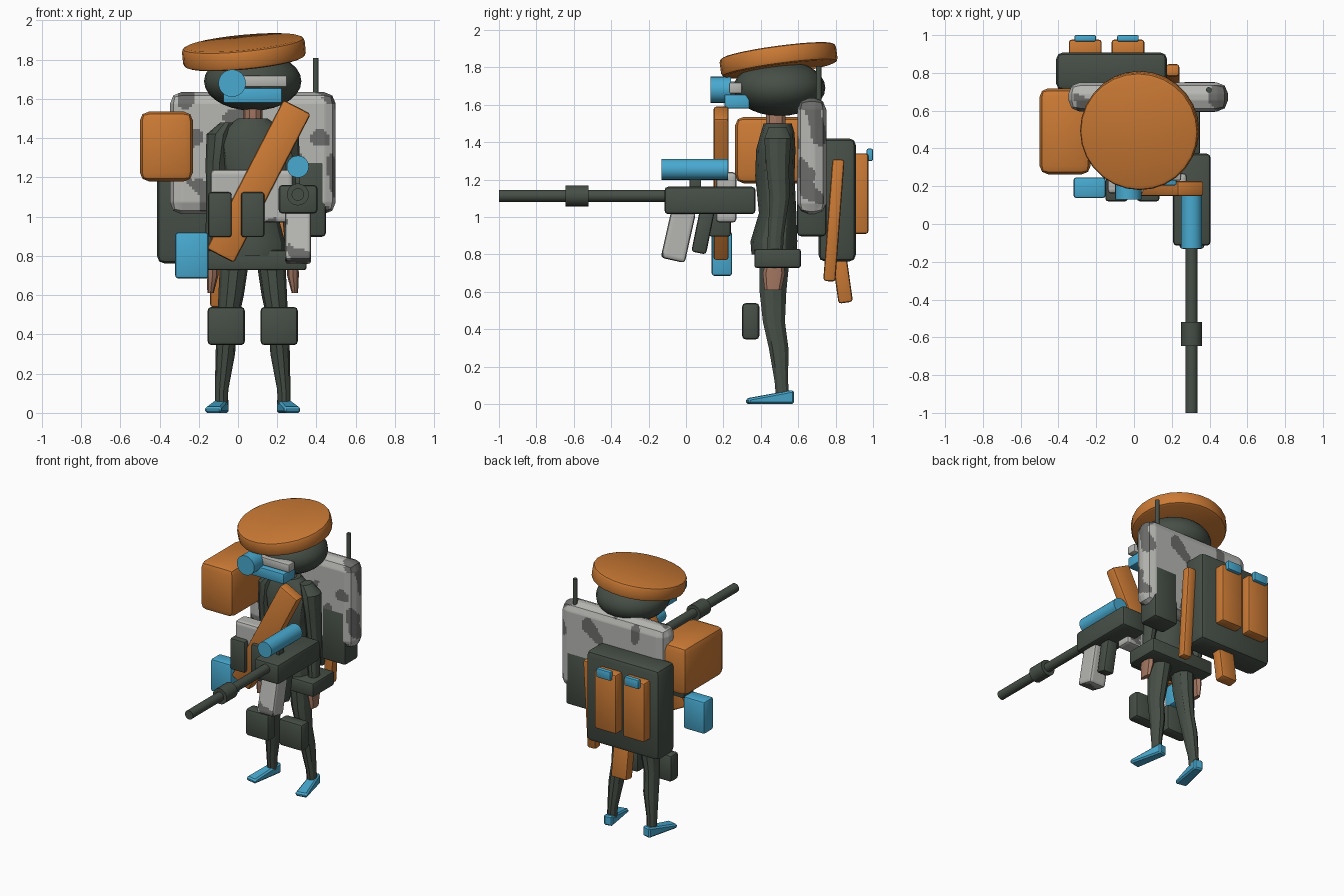
import bpy, bmesh, math
from mathutils import Vector, Matrix, Euler, noise

if "Cube" in bpy.data.objects:
    bpy.data.objects.remove(bpy.data.objects["Cube"])


def mat(name, r, g, b):
    m = bpy.data.materials.new(name)
    m.diffuse_color = (r, g, b, 1)
    m.use_nodes = True
    m.node_tree.nodes["Principled BSDF"].inputs["Base Color"].default_value = m.diffuse_color
    return m


DARK = mat("dark green", 0.062, 0.078, 0.062)
ORANGE = mat("orange", 0.60, 0.195, 0.035)
BLUE = mat("sky blue", 0.065, 0.40, 0.63)
GREY = mat("light grey", 0.47, 0.47, 0.45)
SPOT = mat("camo grey", 0.15, 0.15, 0.145)
SKIN = mat("skin", 0.36, 0.18, 0.12)


def finish(name, bm, mats, smooth=35):
    bmesh.ops.recalc_face_normals(bm, faces=bm.faces[:])
    me = bpy.data.meshes.new(name)
    bm.to_mesh(me)
    bm.free()
    for m in mats:
        me.materials.append(m)
    ob = bpy.data.objects.new(name, me)
    bpy.context.collection.objects.link(ob)
    if smooth:
        bpy.ops.object.select_all(action='DESELECT')
        ob.select_set(True)
        bpy.context.view_layer.objects.active = ob
        bpy.ops.object.shade_smooth_by_angle(angle=math.radians(smooth))
    return ob


def box(name, m, x, y, z, bevel=0.02, rot=(0, 0, 0), camo=False):
    """Bevelled box from (min, max) ranges, rotated about its centre."""
    bm = bmesh.new()
    bmesh.ops.create_cube(bm, size=1)
    bmesh.ops.scale(bm, vec=(x[1] - x[0], y[1] - y[0], z[1] - z[0]), verts=bm.verts[:])
    bmesh.ops.bevel(bm, geom=bm.edges[:], offset=bevel, segments=2, profile=0.5, affect='EDGES')
    mats = [m]
    if camo:
        # cut into small cells, colour the cells by a noise rule
        mats.append(SPOT)
        for axis, lim in enumerate((x, y, z)):
            n = Vector([float(i == axis) for i in range(3)])
            half = (lim[1] - lim[0]) / 2
            for k in range(1, int(2 * half / 0.014)):
                bmesh.ops.bisect_plane(bm, geom=bm.verts[:] + bm.edges[:] + bm.faces[:],
                                       dist=1e-5, plane_co=n * (k * 0.014 - half), plane_no=n)
        for f in bm.faces:
            c = f.calc_center_median()
            f.material_index = int(noise.noise(c * 8 + Vector((3.3, 1.7, x[0] * 9))) > 0.27)
    M = Matrix.Translation([sum(v) / 2 for v in (x, y, z)]) @ Euler(rot).to_matrix().to_4x4()
    bmesh.ops.transform(bm, matrix=M, verts=bm.verts[:])
    return finish(name, bm, mats)


def rod(name, m, a, b, r, sides=24, bevel=0):
    """Cylinder between two points."""
    a, b = Vector(a), Vector(b)
    bm = bmesh.new()
    bmesh.ops.create_cone(bm, cap_ends=True, segments=sides, radius1=r, radius2=r, depth=(b - a).length)
    if bevel:
        rims = [e for e in bm.edges if abs(e.verts[0].co.z - e.verts[1].co.z) < 1e-5]
        bmesh.ops.bevel(bm, geom=rims, offset=bevel, segments=2, profile=0.5, affect='EDGES')
    q = Vector((0, 0, 1)).rotation_difference(b - a).to_matrix().to_4x4()
    bmesh.ops.transform(bm, matrix=Matrix.Translation((a + b) / 2) @ q, verts=bm.verts[:])
    return finish(name, bm, [m])


def loft(name, m, rings, sides=10):
    """Skin over horizontal ellipses (x, y, z, rx, ry)."""
    bm = bmesh.new()
    loops = []
    for x, y, z, rx, ry in rings:
        loops.append([bm.verts.new((x + rx * math.cos(2 * math.pi * i / sides),
                                    y + ry * math.sin(2 * math.pi * i / sides), z)) for i in range(sides)])
    for p, q in zip(loops, loops[1:]):
        for i in range(sides):
            j = (i + 1) % sides
            bm.faces.new((p[i], p[j], q[j], q[i]))
    bm.faces.new(loops[0])
    bm.faces.new(loops[-1])
    return finish(name, bm, [m], 30)


CX = 0.075  # body centre line

# --- head, beret, goggles
bm = bmesh.new()
bmesh.ops.create_uvsphere(bm, u_segments=24, v_segments=14, radius=1)
bmesh.ops.transform(bm, matrix=Matrix.Translation((CX, 0.5, 1.69)) @ Matrix.Diagonal((0.248, 0.245, 0.15, 1)),
                    verts=bm.verts[:])
finish("head", bm, [DARK], 60)
up = Vector((-0.095, -0.135, 1)).normalized() * 0.05
mid = Vector((0.03, 0.495, 1.838))
rod("beret", ORANGE, mid - up, mid + up, 0.314, 28, 0.02)
box("goggle_strap", GREY, (0.0, 0.25), (0.23, 0.3), (1.66, 1.72), 0.01)
box("goggle_band", BLUE, (-0.075, 0.225), (0.205, 0.34), (1.58, 1.655), 0.008)
rod("goggle_lens", BLUE, (-0.03, 0.13, 1.68), (-0.03, 0.24, 1.68), 0.07)
rod("lens_mount", GREY, (-0.03, 0.22, 1.69), (-0.03, 0.3, 1.69), 0.035)

# --- body
loft("neck", SKIN, [(CX, 0.49, 1.42, 0.06, 0.06), (CX, 0.48, 1.48, 0.05, 0.055), (CX, 0.48, 1.6, 0.05, 0.055)])
loft("torso", DARK, [(CX, 0.47, 0.80, 0.17, 0.12), (CX, 0.47, 0.87, 0.165, 0.125), (CX, 0.49, 1.02, 0.125, 0.1),
                     (CX, 0.475, 1.22, 0.145, 0.105), (CX, 0.48, 1.36, 0.17, 0.105),
                     (CX, 0.49, 1.45, 0.15, 0.09), (CX, 0.49, 1.5, 0.075, 0.075)], 12)
for s, side in ((-1, "left"), (1, "right")):
    loft(side + "_arm", DARK, [(CX + s * 0.13, 0.49, 1.48, 0.035, 0.05), (CX + s * 0.17, 0.49, 1.42, 0.065, 0.075),
                               (CX + s * 0.185, 0.49, 1.28, 0.055, 0.065), (CX + s * 0.19, 0.5, 1.1, 0.048, 0.055),
                               (CX + s * 0.2, 0.48, 0.9, 0.04, 0.045), (CX + s * 0.205, 0.475, 0.76, 0.035, 0.042)])
    loft(side + "_hand", SKIN, [(CX + s * 0.205, 0.475, 0.79, 0.028, 0.04), (CX + s * 0.205, 0.47, 0.7, 0.03, 0.06),
                                (CX + s * 0.215, 0.465, 0.61, 0.016, 0.045)], 8)
    loft(side + "_leg", DARK, [(CX + s * 0.16, 0.515, 0.04, 0.032, 0.036), (CX + s * 0.158, 0.51, 0.12, 0.034, 0.038),
                               (CX + s * 0.14, 0.495, 0.3, 0.05, 0.055), (CX + s * 0.13, 0.47, 0.44, 0.05, 0.062),
                               (CX + s * 0.11, 0.465, 0.6, 0.065, 0.075), (CX + s * 0.09, 0.475, 0.8, 0.075, 0.085)])
    # foot: tapered wedge, toes turned outwards
    bm = bmesh.new()
    bmesh.ops.create_cube(bm, size=1)
    for v in bm.verts:
        toe = v.co.y < 0
        v.co.x *= 0.085 if toe else 0.065
        v.co.z = 0 if v.co.z < 0 else (0.03 if toe else 0.075)
        v.co.y *= 0.25
    bmesh.ops.bevel(bm, geom=bm.edges[:], offset=0.01, segments=1, affect='EDGES')
    M = Matrix.Translation((CX + s * 0.178, 0.45, 0)) @ Matrix.Rotation(s * 0.2, 4, 'Z')
    bmesh.ops.transform(bm, matrix=M, verts=bm.verts[:])
    finish(side + "_shoe", bm, [BLUE], 20)
    kx = CX + s * 0.135
    box(side + "_knee_pad", DARK, (kx - 0.095, kx + 0.095), (0.3, 0.392), (0.345, 0.54), 0.02)

# --- belt and chest gear
box("belt", DARK, (-0.16, 0.35), (0.365, 0.615), (0.727, 0.83), 0.015)
box("chest_rig", GREY, (-0.14, 0.28), (0.16, 0.27), (0.97, 1.24), 0.02, camo=True)
for i, px in enumerate((-0.092, 0.075)):
    box("chest_pouch_%d" % i, DARK, (px - 0.06, px + 0.06), (0.12, 0.24), (0.895, 1.125), 0.015)
box("chest_sash", ORANGE, (0.027, 0.184), (0.147, 0.228), (0.753, 1.607), 0.015, (0, math.radians(27.3), 0))
box("hip_canister", BLUE, (-0.32, -0.15), (0.137, 0.247), (0.685, 0.92), 0.015)
box("shoulder_case", ORANGE, (-0.5, -0.23), (0.263, 0.718), (1.18, 1.535), 0.045)

# --- back gear
box("grey_pack", GREY, (-0.347, 0.498), (0.595, 0.75), (1.013, 1.635), 0.06, camo=True)
box("pack_side_pouch", DARK, (0.25, 0.448), (0.594, 0.751), (0.897, 1.29), 0.02)
rod("antenna", DARK, (0.396, 0.71, 1.5), (0.396, 0.71, 1.808), 0.015, 12)
box("dark_pack", DARK, (-0.412, 0.175), (0.708, 0.908), (0.762, 1.42), 0.035)
for i, px in enumerate((-0.258, -0.032)):
    box("pack_tube_%d" % i, ORANGE, (px - 0.087, px + 0.087), (0.87, 0.976), (0.91, 1.34), 0.015)
    box("tube_cap_%d" % i, BLUE, (px - 0.057, px + 0.057), (0.966, 1.0), (1.3, 1.365), 0.008)
box("side_baton", ORANGE, (0.17, 0.24), (0.758, 0.823), (0.655, 1.31), 0.015, (-0.075, 0, 0))
box("hanging_roll", ORANGE, (-0.142, -0.015), (0.79, 0.868), (0.54, 0.9), 0.015, (0.14, 0, 0))

# --- gun
GX = 0.305
box("gun_body", DARK, (0.207, 0.405), (-0.115, 0.372), (1.015, 1.162), 0.02)
rod("gun_barrel", DARK, (GX, -1, 1.113), (GX, -0.08, 1.113), 0.032, 20)
rod("muzzle_ring", DARK, (GX, -0.645, 1.113), (GX, -0.52, 1.113), 0.056, 20)
rod("scope", BLUE, (GX, -0.13, 1.255), (GX, 0.225, 1.255), 0.056)
box("scope_post", DARK, (GX - 0.012, GX + 0.012), (0.02, 0.08), (1.14, 1.22), 0.003)
box("gun_magazine", GREY, (0.24, 0.373), (-0.107, 0.025), (0.765, 1.04), 0.018, (-0.22, 0, 0), camo=True)
box("gun_grip", DARK, (0.262, 0.348), (0.052, 0.132), (0.805, 1.05), 0.015, (-0.2, 0, 0))
